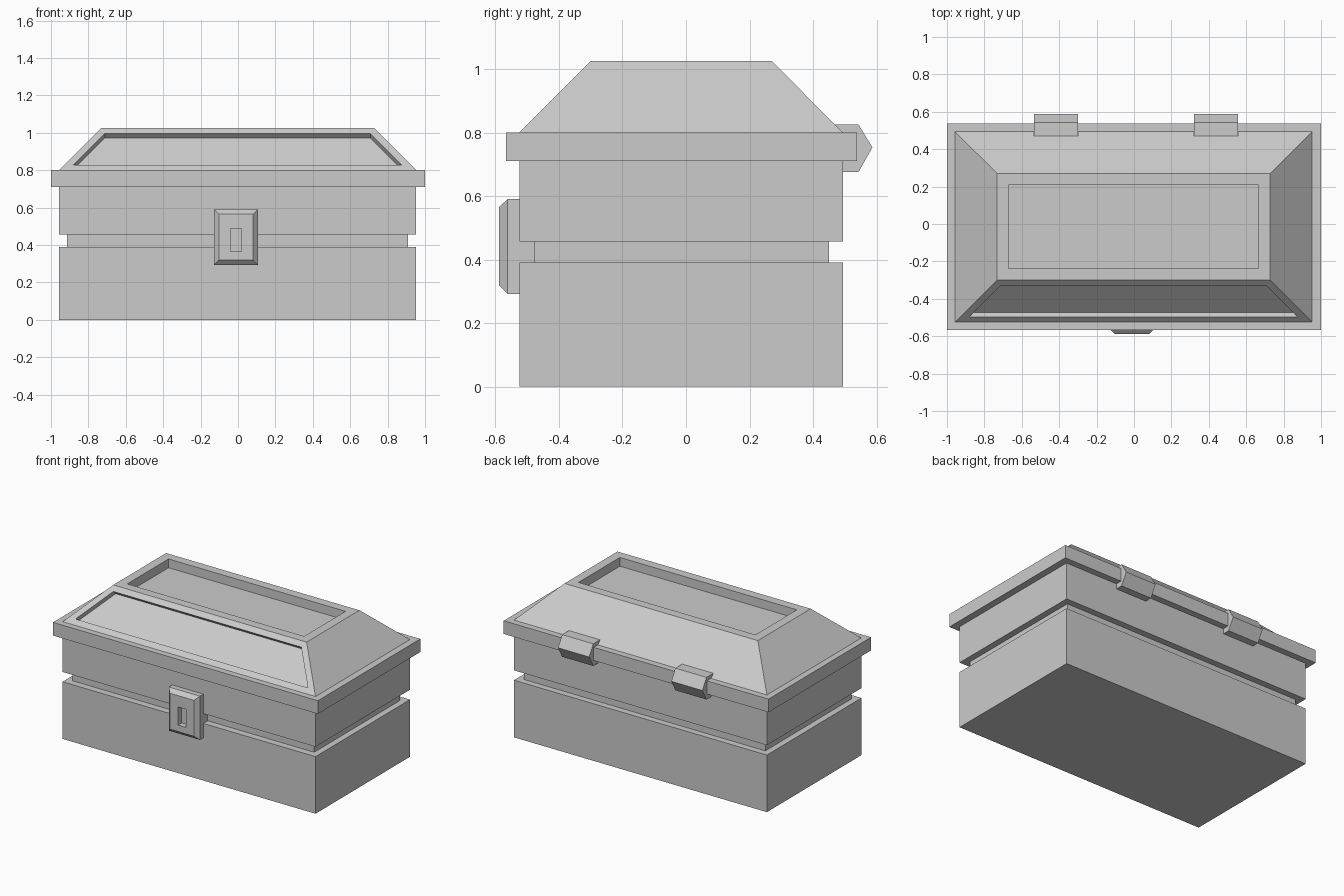
import bpy
import bmesh
from mathutils import Vector

if "Cube" in bpy.data.objects:
    bpy.data.objects.remove(bpy.data.objects["Cube"])

grey = bpy.data.materials.new("plain grey")
grey.diffuse_color = (0.6, 0.6, 0.6, 1)
grey.use_nodes = True
grey.node_tree.nodes["Principled BSDF"].inputs["Base Color"].default_value = grey.diffuse_color


def finish(bm, name):
    mesh = bpy.data.meshes.new(name)
    bm.to_mesh(mesh)
    bm.free()
    mesh.materials.append(grey)
    obj = bpy.data.objects.new(name, mesh)
    bpy.context.collection.objects.link(obj)
    return obj


def loft(rings, bottom=True, top=True):
    """Stack rectangles (x0, x1, y0, y1, z) into one shell."""
    bm = bmesh.new()
    loops = [[bm.verts.new(p) for p in
              ((x0, y0, z), (x1, y0, z), (x1, y1, z), (x0, y1, z))]
             for x0, x1, y0, y1, z in rings]
    for a, b in zip(loops, loops[1:]):
        for i in range(4):
            j = (i + 1) % 4
            bm.faces.new((a[i], a[j], b[j], b[i]))
    if bottom:
        bm.faces.new(loops[0][::-1])
    if top:
        bm.faces.new(loops[-1])
    bm.normal_update()
    return bm


def recess(bm, face, margin, depth, shift=(0, 0, 0)):
    """Inset a face and sink the panel straight inwards."""
    bmesh.ops.inset_individual(bm, faces=[face], thickness=margin,
                               use_even_offset=True)
    bmesh.ops.translate(bm, verts=face.verts, vec=Vector(shift))
    normal = face.normal.copy()
    floor = bmesh.ops.extrude_discrete_faces(bm, faces=[face])["faces"][0]
    bmesh.ops.translate(bm, verts=floor.verts, vec=-normal * depth)
    bm.normal_update()


WALL = (-0.957, 0.953, -0.525, 0.494)
GROOVE = (-0.914, 0.91, -0.478, 0.45)
RIM = (-1.0, 1.0, -0.567, 0.538)
CROWN = (-0.732, 0.728, -0.30, 0.27)

# Box with a groove running around it, open where the lid sits
body = loft([WALL + (0,), WALL + (0.39,), GROOVE + (0.39,),
             GROOVE + (0.457,), WALL + (0.457,), WALL + (0.71,)], top=False)
finish(body, "chest_body")

# Lid with overhanging rim, sloping sides and sunken top and front panels
lid = loft([WALL + (0.71,), RIM + (0.71,), RIM + (0.80,),
            WALL + (0.80,), CROWN + (1.025,)], bottom=False)
lid.faces.ensure_lookup_table()
crown = max(lid.faces, key=lambda f: f.calc_center_median().z)
slope = next(f for f in lid.faces if f.normal.y < -0.5 and f.normal.z > 0.5)
recess(lid, crown, 0.062, 0.06)
recess(lid, slope, 0.04, 0.035)
finish(lid, "lid")

# Latch plate: lofted along its depth, then turned to face the front
latch = loft([(-0.129, 0.106, 0.292, 0.59, 0.47),
              (-0.129, 0.106, 0.292, 0.59, 0.562),
              (-0.102, 0.08, 0.32, 0.565, 0.589)])
for v in latch.verts:
    v.co = (v.co.x, -v.co.z, v.co.y)
latch.normal_update()
front = min(latch.faces, key=lambda f: f.calc_center_median().y)
recess(latch, front, 0.061, 0.04, (0, 0, -0.017))
finish(latch, "latch")

# Two hinges with a pointed profile across the back rim
HINGE = [(0.47, 0.675), (0.543, 0.675), (0.587, 0.753),
         (0.543, 0.826), (0.47, 0.826)]
for name, x in (("left_hinge", -0.535), ("right_hinge", 0.32)):
    bm = bmesh.new()
    face = bm.faces.new([bm.verts.new((x, y, z)) for y, z in HINGE])
    ext = bmesh.ops.extrude_face_region(bm, geom=[face], use_keep_orig=True)
    moved = [g for g in ext["geom"] if isinstance(g, bmesh.types.BMVert)]
    bmesh.ops.translate(bm, verts=moved, vec=(0.235, 0, 0))
    bmesh.ops.recalc_face_normals(bm, faces=bm.faces)
    finish(bm, name)
